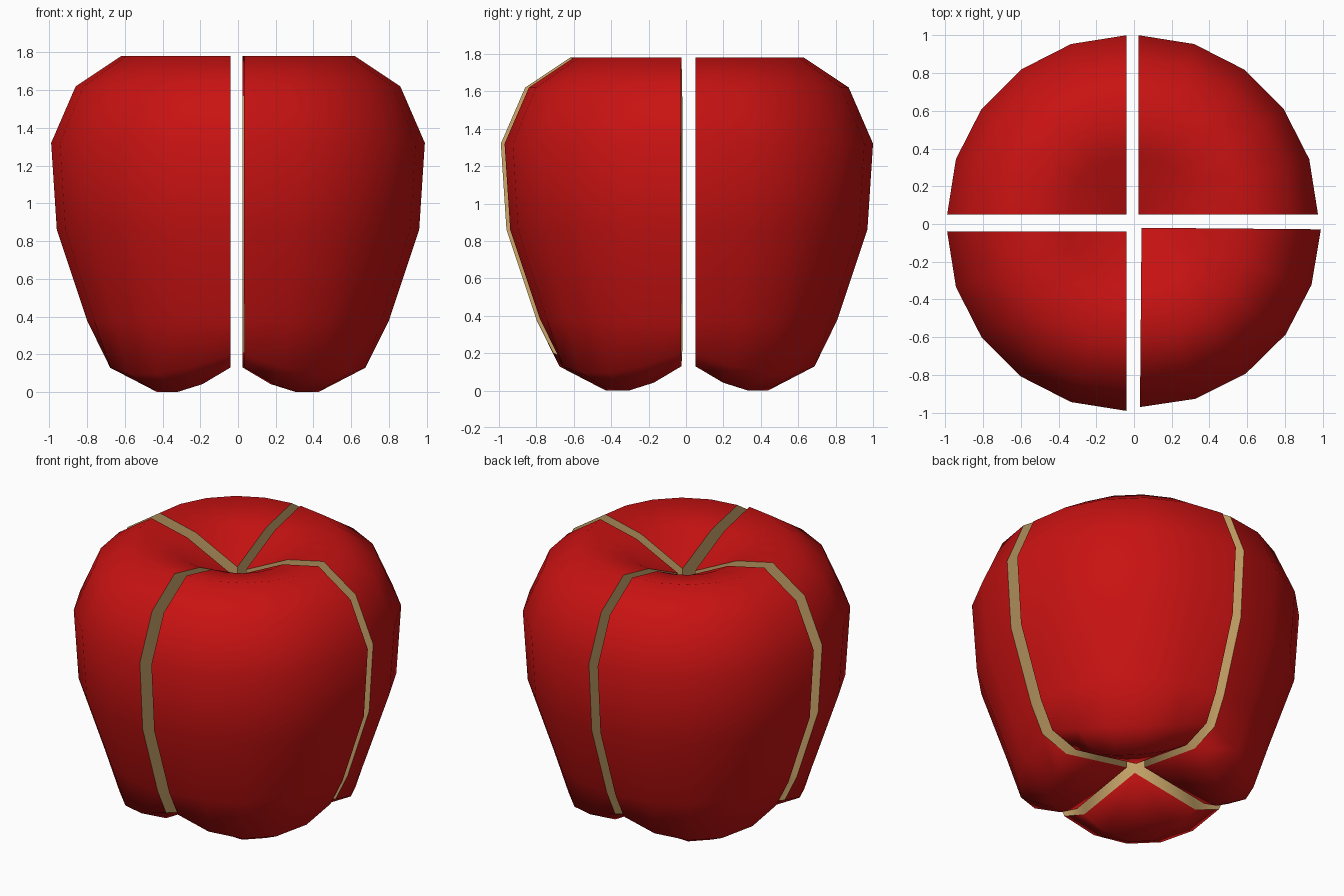
import bpy
import bmesh
from math import sin, cos, pi, radians

cube = bpy.data.objects.get("Cube")
if cube:
    bpy.data.objects.remove(cube, do_unlink=True)


def make_material(name, color):
    mat = bpy.data.materials.new(name)
    mat.use_nodes = True
    mat.diffuse_color = color
    bsdf = mat.node_tree.nodes["Principled BSDF"]
    bsdf.inputs["Base Color"].default_value = color
    bsdf.inputs["Roughness"].default_value = 0.6
    return mat


skin = make_material("red_skin", (0.58, 0.006, 0.006, 1))
flesh = make_material("cream_flesh", (0.62, 0.40, 0.15, 1))

# Rings from bottom to top: radius, height on the cut, extra drop at the lobe
RINGS = [
    (0.48, 0.13, 0.13),
    (0.67, 0.20, 0.105),
    (0.76, 0.38, 0.0),
    (0.92, 0.86, 0.0),
    (0.95, 1.32, 0.0),
    (0.82, 1.62, 0.0),
    (0.58, 1.78, 0.0),
    (0.31, 1.72, 0.0),
]
BOTTOM, TOP = 0.21, 1.57
STEPS = 5


def make_quarter(name, turn, x, y):
    bm = bmesh.new()
    low = bm.verts.new((0, 0, BOTTOM))
    high = bm.verts.new((0, 0, TOP))

    # One column of skin points per step around the quarter
    columns = []
    for i in range(STEPS + 1):
        a = i / STEPS * pi / 2
        lobe = min(1.0, 1.15 * sin(2 * a))
        column = [bm.verts.new((r * cos(a), r * sin(a), z - drop * lobe))
                  for r, z, drop in RINGS]
        columns.append([low] + column + [high])

    # Skin
    for left, right in zip(columns, columns[1:]):
        for j in range(len(left) - 1):
            corners = [left[j], right[j], right[j + 1], left[j + 1]]
            bm.faces.new(list(dict.fromkeys(corners)))

    # Flat cut faces
    for column in (columns[0], columns[-1]):
        bm.faces.new(column).material_index = 1
    bmesh.ops.recalc_face_normals(bm, faces=bm.faces)

    mesh = bpy.data.meshes.new(name)
    bm.to_mesh(mesh)
    bm.free()
    mesh.materials.append(skin)
    mesh.materials.append(flesh)
    obj = bpy.data.objects.new(name, mesh)
    bpy.context.collection.objects.link(obj)
    obj.location = (x, y, 0)
    obj.rotation_euler.z = radians(turn)

    bpy.ops.object.select_all(action="DESELECT")
    obj.select_set(True)
    bpy.context.view_layer.objects.active = obj
    bpy.ops.object.shade_smooth_by_angle(angle=radians(65))


# Four slightly separated quarters
make_quarter("back_left_quarter", 0, 0.025, 0.05)
make_quarter("back_right_quarter", 90, -0.04, 0.05)
make_quarter("front_right_quarter", 180, -0.04, -0.04)
make_quarter("front_left_quarter", 269.5, 0.04, -0.02)
